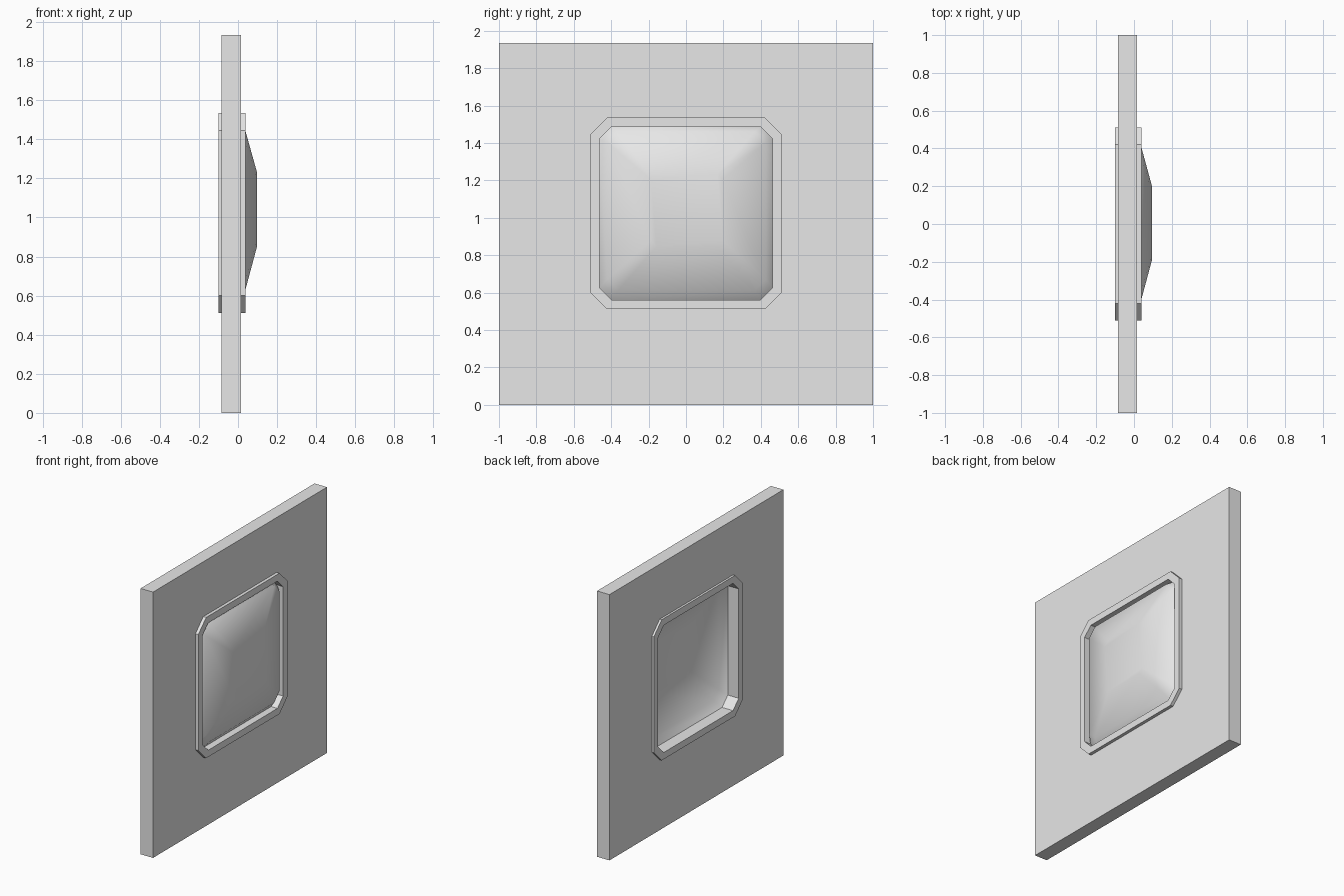
import bpy
import bmesh
import math

if "Cube" in bpy.data.objects:
    bpy.data.objects.remove(bpy.data.objects["Cube"])

GREY = (0.8, 0.8, 0.8, 1.0)
grey = bpy.data.materials.new("plain_grey")
grey.use_nodes = True
grey.diffuse_color = GREY
grey.node_tree.nodes["Principled BSDF"].inputs["Base Color"].default_value = GREY

WINDOW_Z = 1.023
PANEL_Z = 0.967


def octagon(x, half_y, half_z, cut, cy=0.0, cz=WINDOW_Z):
    """Rectangle with cut corners, standing in the YZ plane at x."""
    points = []
    for sy, sz in ((1, 1), (-1, 1), (-1, -1), (1, -1)):
        pair = [(x, cy + sy * half_y, cz + sz * (half_z - cut)),
                (x, cy + sy * (half_y - cut), cz + sz * half_z)]
        points += pair if sy == sz else pair[::-1]
    return points


def loft(name, rings, closed=False, cap=False, smooth=False):
    """Join successive rings with faces."""
    bm = bmesh.new()
    loops = [[bm.verts.new(p) for p in ring] for ring in rings]
    pairs = list(zip(loops, loops[1:]))
    if closed:
        pairs.append((loops[-1], loops[0]))
    for a, b in pairs:
        for i in range(len(a)):
            j = (i + 1) % len(a)
            bm.faces.new((a[i], a[j], b[j], b[i]))
    if cap:
        bm.faces.new(loops[-1])
    bmesh.ops.remove_doubles(bm, verts=bm.verts, dist=1e-5)
    bmesh.ops.recalc_face_normals(bm, faces=bm.faces)
    # An open shell must face outwards, towards +x
    if not closed and sum(f.normal.x * f.calc_area() for f in bm.faces) < 0:
        bmesh.ops.reverse_faces(bm, faces=bm.faces)
    mesh = bpy.data.meshes.new(name)
    bm.to_mesh(mesh)
    bm.free()
    mesh.materials.append(grey)
    obj = bpy.data.objects.new(name, mesh)
    bpy.context.collection.objects.link(obj)
    if smooth:
        bpy.ops.object.select_all(action="DESELECT")
        obj.select_set(True)
        bpy.context.view_layer.objects.active = obj
        bpy.ops.object.shade_smooth_by_angle(angle=math.radians(60))
    return obj


def hole(x):
    return octagon(x, 0.463, 0.463, 0.065)


def rim(x):
    return octagon(x, 0.512, 0.512, 0.09)


def panel_edge(x):
    return octagon(x, 1.0, PANEL_Z, 0.0, cz=PANEL_Z)


# Square wall panel with the window opening cut through
BACK, FRONT = -0.084, 0.016
loft("wall_panel", [panel_edge(BACK), panel_edge(FRONT), rim(FRONT), rim(BACK)],
     closed=True)

# Frame that stands proud of the panel on both sides
loft("window_frame", [rim(-0.1), rim(0.039), hole(0.039), hole(-0.1)], closed=True)

# Bulging pane: a thin domed sheet, hollow behind
loft("domed_pane", [hole(-0.012),
                    octagon(0.033, 0.425, 0.425, 0.06, 0.003, 1.036),
                    octagon(0.096, 0.192, 0.194, 0.03, 0.005, 1.041)],
     cap=True, smooth=True)
